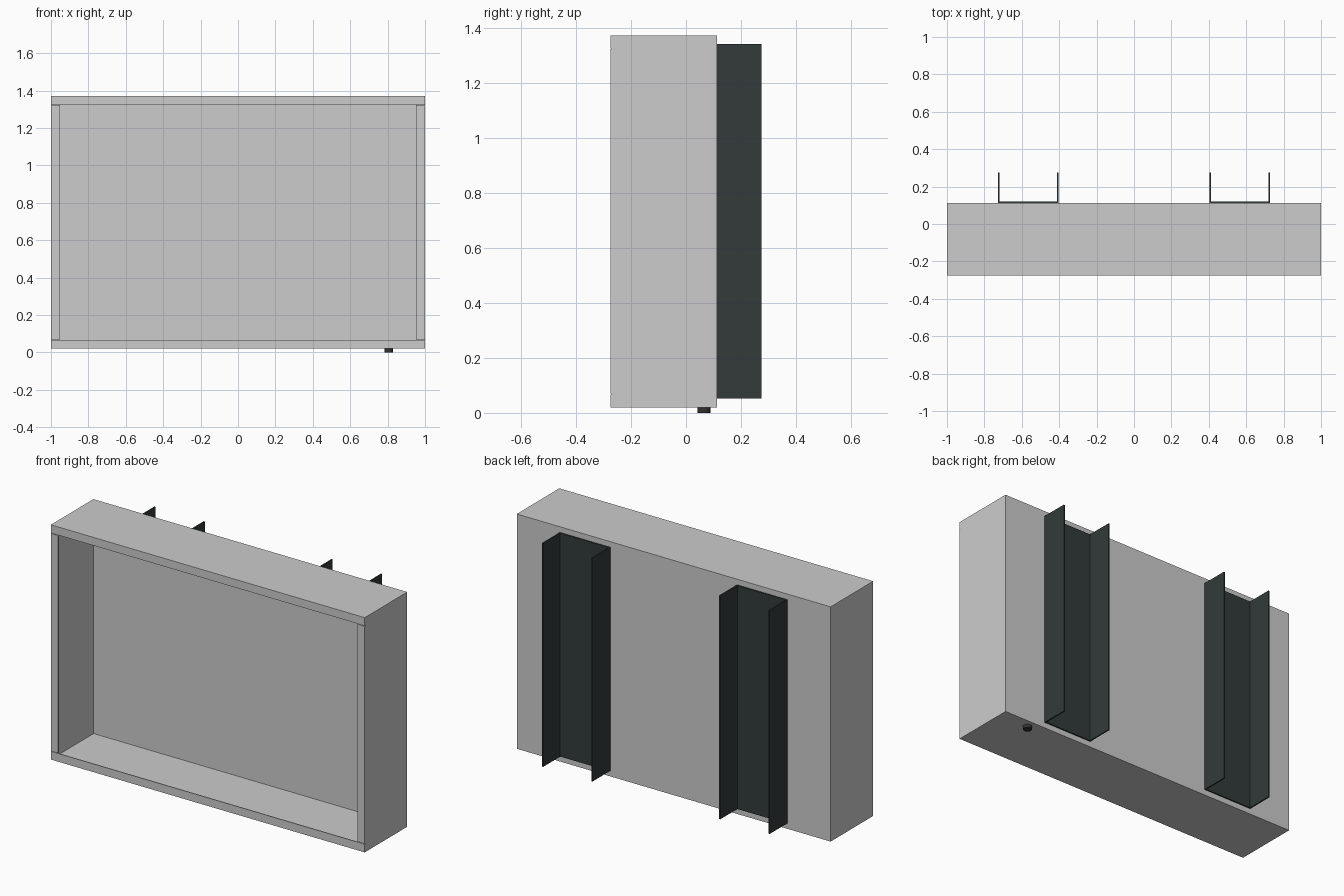
import bpy
import bmesh

cube = bpy.data.objects.get("Cube")
if cube:
    bpy.data.objects.remove(cube, do_unlink=True)


def material(name, rgb):
    mat = bpy.data.materials.new(name)
    mat.use_nodes = True
    mat.diffuse_color = (*rgb, 1)
    mat.node_tree.nodes["Principled BSDF"].inputs["Base Color"].default_value = (*rgb, 1)
    return mat


grey = material("light grey", (0.605, 0.605, 0.605))
steel = material("dark green grey steel", (0.032, 0.044, 0.042))
black = material("dark plug", (0.034, 0.03, 0.03))


def add_object(name, bm, mat):
    mesh = bpy.data.meshes.new(name)
    bm.to_mesh(mesh)
    bm.free()
    mesh.materials.append(mat)
    obj = bpy.data.objects.new(name, mesh)
    bpy.context.collection.objects.link(obj)
    return obj


def box(name, x, y, z, mat):
    """Box spanning the given (low, high) ranges."""
    bm = bmesh.new()
    bmesh.ops.create_cube(bm, size=1)
    for v in bm.verts:
        v.co = [r[0] if c < 0 else r[1] for c, r in zip(v.co, (x, y, z))]
    return add_object(name, bm, mat)


def extrude_profile(name, points, z, mat):
    """Closed xy outline extruded from z[0] to z[1]."""
    bm = bmesh.new()
    face = bm.faces.new([bm.verts.new((px, py, z[0])) for px, py in points])
    top = bmesh.ops.extrude_face_region(bm, geom=[face])["geom"]
    bmesh.ops.translate(bm, vec=(0, 0, z[1] - z[0]),
                        verts=[g for g in top if isinstance(g, bmesh.types.BMVert)])
    bmesh.ops.recalc_face_normals(bm, faces=bm.faces)
    return add_object(name, bm, mat)


# Open-fronted sheet metal case: thin walls with lips folded in at the front
front, back = -0.275, 0.112
bottom, top = 0.02, 1.372
sheet, lip, gap = 0.005, 0.047, 0.003
low, high = bottom + sheet, top - sheet
lip_y = (front, front + sheet)
box("bottom_sheet", (-1, 1), (front + sheet, back), (bottom, low), grey)
box("top_sheet", (-1, 1), (front + sheet, back), (high, top), grey)
box("back_sheet", (sheet - 1, 1 - sheet), (back - sheet, back), (low, high), grey)
box("bottom_lip", (-1, 1), lip_y, (bottom, bottom + lip), grey)
box("top_lip", (-1, 1), lip_y, (top - lip, top), grey)
for side, sign in (("left", 1), ("right", -1)):
    box(side + "_sheet", sorted((sign, sign * (1 - sheet))), (front + sheet, back),
        (low, high), grey)
    box(side + "_lip", sorted((sign, sign * (1 - lip))), lip_y,
        (bottom + lip + gap, top - lip - gap), grey)

# U-shaped mounting channels on the back
inner, outer, tip, t = 0.403, 0.726, 0.275, 0.008
outline = [(inner, back), (outer, back), (outer, tip), (outer - t, tip),
           (outer - t, back + t), (inner + t, back + t), (inner + t, tip), (inner, tip)]
for side, sign in (("left", 1), ("right", -1)):
    extrude_profile(side + "_channel", [(sign * px, py) for px, py in outline],
                    (0.053, 1.34), steel)

# Small round plug under the case
bm = bmesh.new()
bmesh.ops.create_cone(bm, cap_ends=True, segments=32, radius1=0.024, radius2=0.024,
                      depth=bottom)
bmesh.ops.translate(bm, vec=(0.806, 0.065, bottom / 2), verts=bm.verts)
plug = add_object("bottom_plug", bm, black)
bpy.context.view_layer.objects.active = plug
plug.select_set(True)
bpy.ops.object.shade_smooth_by_angle()
